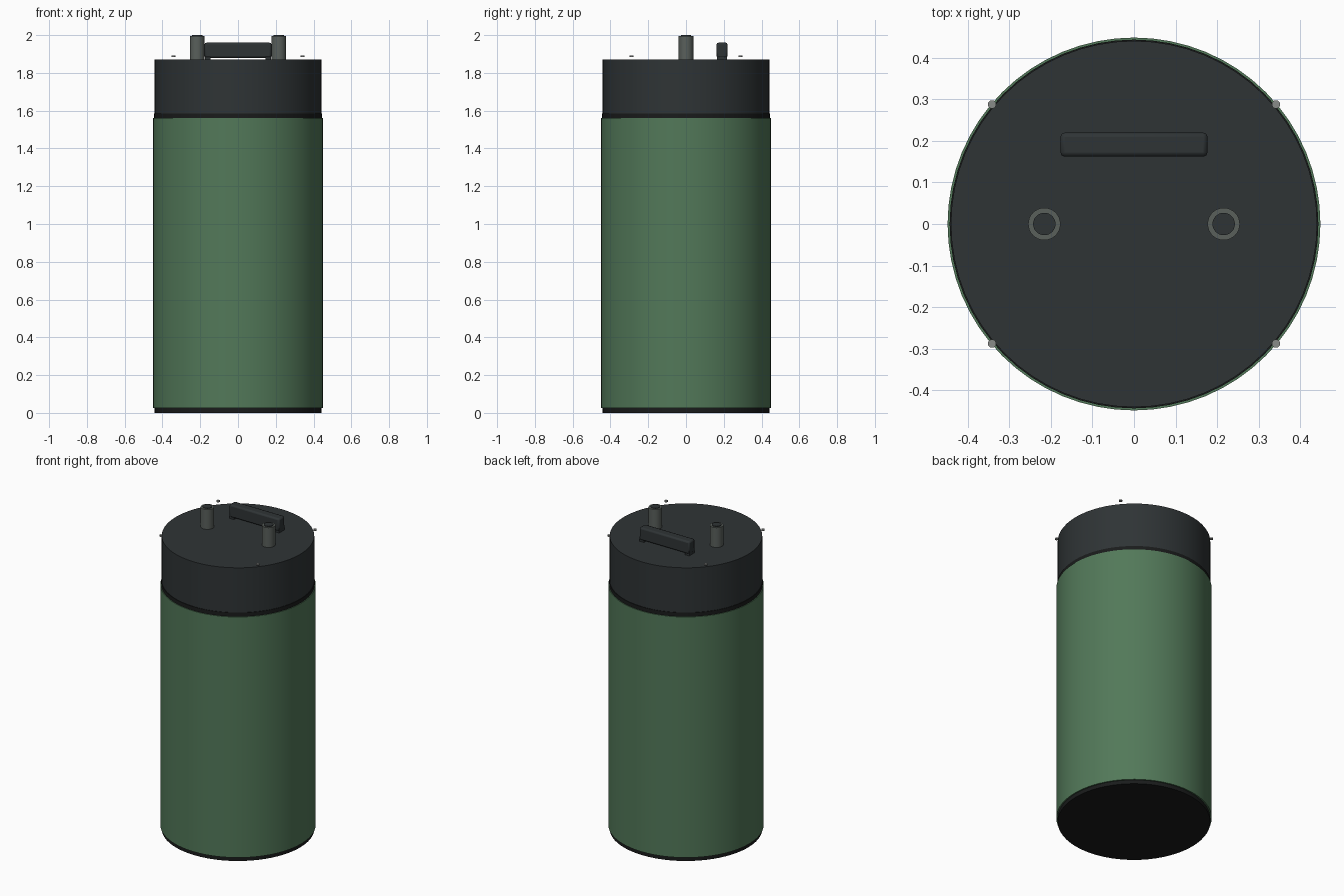
import bpy
import math

if "Cube" in bpy.data.objects:
    bpy.data.objects.remove(bpy.data.objects["Cube"])


def material(name, rgb):
    m = bpy.data.materials.new(name)
    m.diffuse_color = (*rgb, 1)
    m.use_nodes = True
    m.node_tree.nodes["Principled BSDF"].inputs["Base Color"].default_value = m.diffuse_color
    return m


GREEN = material("green", (0.085, 0.19, 0.10))
CHARCOAL = material("charcoal", (0.028, 0.034, 0.036))
BLACK = material("black", (0.010, 0.011, 0.011))
DARK_GREY = material("dark_grey", (0.10, 0.115, 0.105))
METAL = material("metal", (0.25, 0.26, 0.25))


def finish(ob, name, mat, bevel=0, segments=2):
    ob.name = name
    ob.data.materials.append(mat)
    if bevel:
        b = ob.modifiers.new("bevel", "BEVEL")
        b.width, b.segments = bevel, segments
        b.limit_method = "ANGLE"
        b.angle_limit = math.radians(40)
    bpy.ops.object.shade_smooth_by_angle(angle=math.radians(35))
    return ob


def cylinder(name, r, z0, z1, mat, x=0, y=0, sides=64, bevel=0):
    bpy.ops.mesh.primitive_cylinder_add(vertices=sides, radius=r, depth=z1 - z0,
                                        location=(x, y, (z0 + z1) / 2))
    return finish(bpy.context.object, name, mat, bevel)


def box(name, x0, x1, y0, y1, z0, z1, mat, bevel=0):
    bpy.ops.mesh.primitive_cube_add(size=1, location=((x0 + x1) / 2, (y0 + y1) / 2, (z0 + z1) / 2))
    ob = bpy.context.object
    ob.scale = (x1 - x0, y1 - y0, z1 - z0)
    bpy.ops.object.transform_apply(location=False, rotation=False, scale=True)
    return finish(ob, name, mat, bevel)


# Canister: base pad, body, gasket and motor head
cylinder("base_pad", 0.441, 0, 0.03, BLACK)
cylinder("canister_body", 0.449, 0.025, 1.56, GREEN)
cylinder("gasket", 0.444, 1.555, 1.585, BLACK)
cylinder("head", 0.441, 1.58, 1.87, CHARCOAL)

# Hose ports with dark openings
for side, x in (("left", -0.216), ("right", 0.216)):
    cylinder(side + "_port", 0.039, 1.86, 1.996, DARK_GREY, x, sides=32)
    cylinder(side + "_port_opening", 0.027, 1.95, 2.0, CHARCOAL, x, sides=32)

# Carry handle: grip bar on two short feet
box("handle_grip", -0.177, 0.177, 0.162, 0.22, 1.88, 1.96, CHARCOAL, 0.01)
for side, s in (("left", -1), ("right", 1)):
    box(side + "_handle_foot", s * 0.16 - 0.015, s * 0.16 + 0.015,
        0.165, 0.217, 1.86, 1.9, CHARCOAL)

# Four small studs around the rim
for i, (sx, sy) in enumerate(((-1, -1), (1, -1), (1, 1), (-1, 1))):
    cylinder("rim_stud_%d" % (i + 1), 0.01, 1.885, 1.893, METAL,
             sx * 0.342, sy * 0.288, sides=16)
